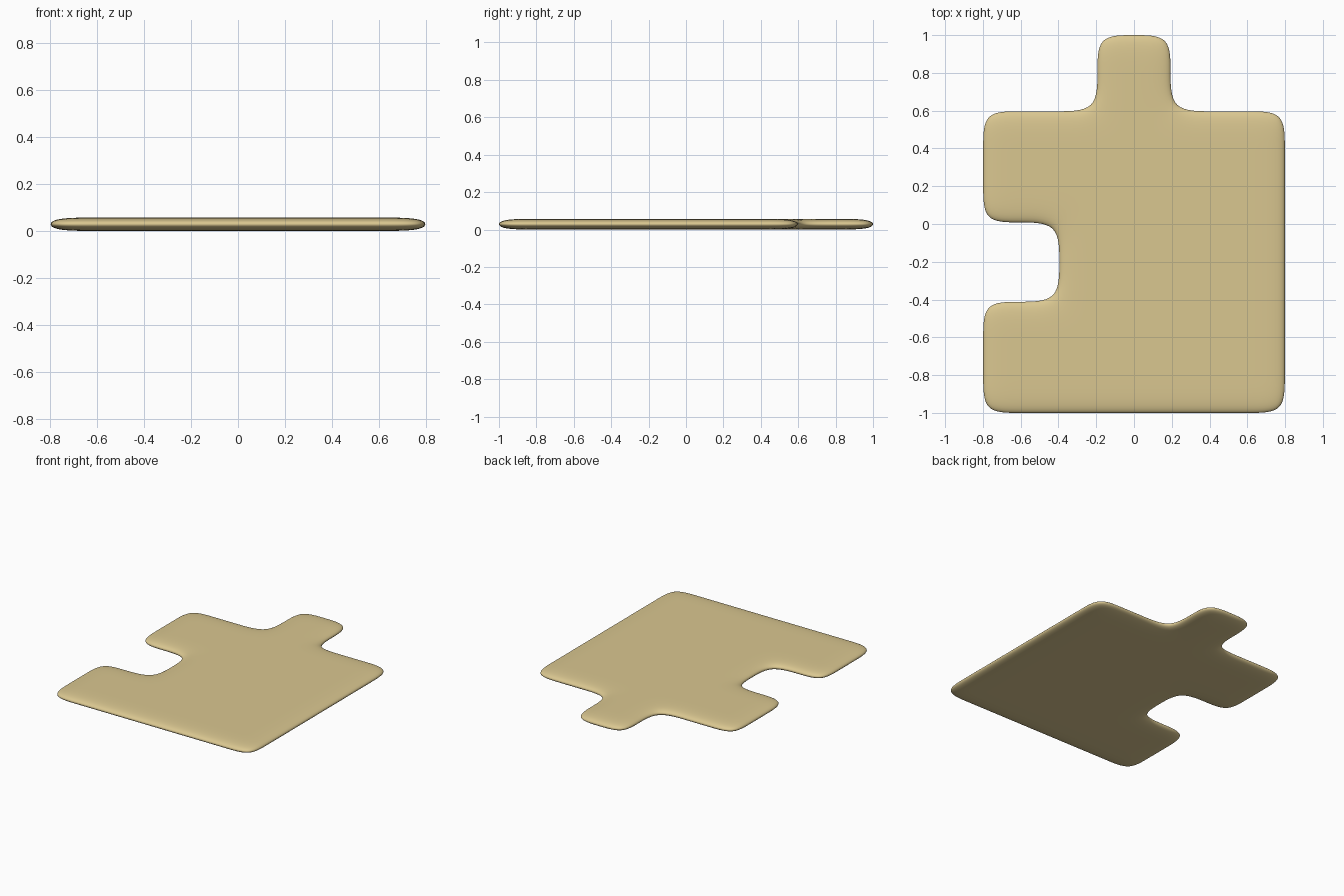
import bpy, bmesh

if "Cube" in bpy.data.objects:
    bpy.data.objects.remove(bpy.data.objects["Cube"])

CELL = 0.2017      # control grid spacing, slightly enlarged to offset subdivision shrink
THICK = 0.057


def is_solid(i, j):
    """Cell layout: 8 x 10 grid with a side notch and a top tab."""
    if j >= 8:
        return i in (3, 4)                 # tab
    return not (i < 2 and 3 <= j < 5)      # body minus notch


# Flat sheet of square cells
bm = bmesh.new()
verts = {}


def corner(i, j):
    if (i, j) not in verts:
        verts[i, j] = bm.verts.new(((i - 4) * CELL, (j - 5) * CELL, 0))
    return verts[i, j]


for i in range(8):
    for j in range(10):
        if is_solid(i, j):
            bm.faces.new([corner(i + a, j + b) for a, b in ((0, 0), (1, 0), (1, 1), (0, 1))])

# Thicken the sheet, keeping the bottom faces
ext = bmesh.ops.extrude_face_region(bm, geom=bm.faces[:], use_keep_orig=True)
top = [g for g in ext["geom"] if isinstance(g, bmesh.types.BMVert)]
bmesh.ops.translate(bm, verts=top, vec=(0, 0, THICK))
bmesh.ops.recalc_face_normals(bm, faces=bm.faces[:])
for f in bm.faces:
    f.smooth = True

mesh = bpy.data.meshes.new("puzzle_piece")
bm.to_mesh(mesh)
bm.free()
piece = bpy.data.objects.new("puzzle_piece", mesh)
bpy.context.collection.objects.link(piece)

# Soft rounded outline and rim
sub = piece.modifiers.new("rounding", 'SUBSURF')
sub.levels = sub.render_levels = 3

mat = bpy.data.materials.new("tan_card")
mat.diffuse_color = (0.70, 0.57, 0.28, 1)
mat.use_nodes = True
mat.node_tree.nodes["Principled BSDF"].inputs["Base Color"].default_value = mat.diffuse_color
mesh.materials.append(mat)
